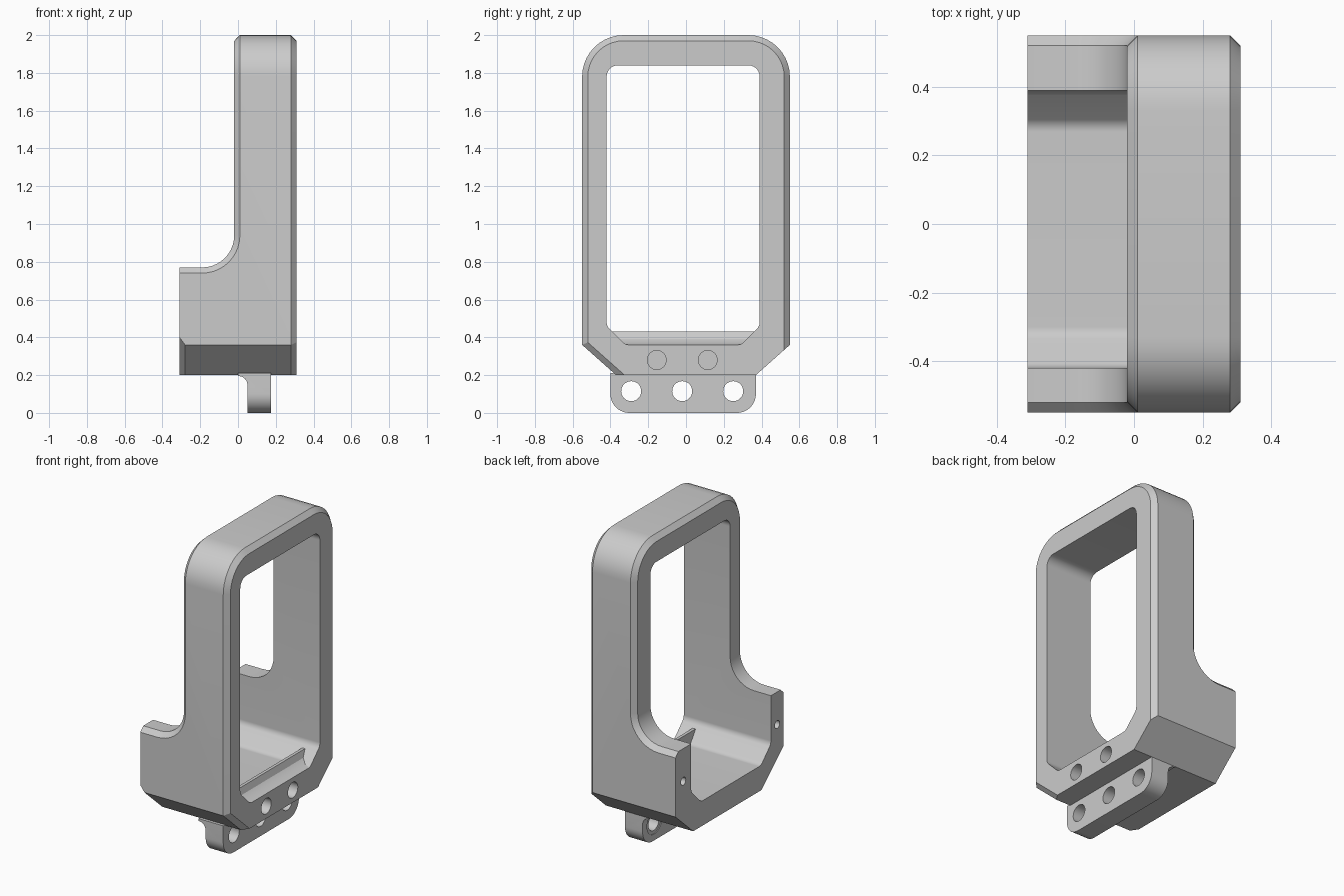
import bpy, bmesh, math
from mathutils import Vector

if "Cube" in bpy.data.objects:
    bpy.data.objects.remove(bpy.data.objects["Cube"])

grey = bpy.data.materials.new("plain_grey")
grey.use_nodes = True
COLOUR = (0.6, 0.6, 0.6, 1)
grey.diffuse_color = COLOUR
grey.node_tree.nodes["Principled BSDF"].inputs["Base Color"].default_value = COLOUR


def rounded(corners, steps=10):
    """Polygon from (a, b, radius) corners with true arcs."""
    out = []
    n = len(corners)
    pts = [Vector(c[:2]) for c in corners]
    for i, p in enumerate(pts):
        r = corners[i][2]
        if not r:
            out.append(p)
            continue
        d1 = (pts[i - 1] - p).normalized()
        d2 = (pts[(i + 1) % n] - p).normalized()
        half = d1.angle(d2) / 2
        centre = p + (d1 + d2).normalized() * r / math.sin(half)
        start = p + d1 * r / math.tan(half) - centre
        end = p + d2 * r / math.tan(half) - centre
        first = math.atan2(start.y, start.x)
        sweep = (math.atan2(end.y, end.x) - first + math.pi) % (2 * math.pi) - math.pi
        for k in range(steps + 1):
            a = first + sweep * k / steps
            out.append(centre + Vector((math.cos(a), math.sin(a))) * r)
    return out


def prism(name, pts, axis, lo, hi):
    """Extrude a (y, z) outline along x, or an (x, z) outline along y."""
    bm = bmesh.new()
    place = (lambda t, a, b: (t, a, b)) if axis == "x" else (lambda t, a, b: (a, t, b))
    near = [bm.verts.new(place(lo, *p)) for p in pts]
    far = [bm.verts.new(place(hi, *p)) for p in pts]
    bm.faces.new(near)
    bm.faces.new(far[::-1])
    for i in range(len(pts)):
        bm.faces.new((near[i], near[i - 1], far[i - 1], far[i]))
    bmesh.ops.recalc_face_normals(bm, faces=bm.faces)
    mesh = bpy.data.meshes.new(name)
    bm.to_mesh(mesh)
    bm.free()
    mesh.materials.append(grey)
    obj = bpy.data.objects.new(name, mesh)
    bpy.context.collection.objects.link(obj)
    return obj


def rod(y, z, r, lo, hi, sides=32):
    turn = 2 * math.pi / sides
    pts = [(y + r * math.cos(k * turn), z + r * math.sin(k * turn)) for k in range(sides)]
    return prism("cutter", pts, "x", lo, hi)


def combine(obj, cutter, operation="DIFFERENCE"):
    """Apply a boolean, trying each solver until one leaves a solid."""
    mod = obj.modifiers.new("cut", "BOOLEAN")
    mod.operation, mod.object = operation, cutter
    for solver in ("EXACT", "MANIFOLD", "FLOAT"):
        mod.solver = solver
        bpy.context.view_layer.update()
        graph = bpy.context.evaluated_depsgraph_get()
        mesh = bpy.data.meshes.new_from_object(obj.evaluated_get(graph))
        if len(mesh.polygons):
            obj.data = mesh
            break
    obj.modifiers.clear()
    bpy.data.objects.remove(cutter)


# Frame body: outer outline crossed with the stepped side outline
outline = rounded([(-.37, .2, 0), (.37, .2, 0), (.55, .36, 0),
                   (.55, 2, .22), (-.55, 2, .22), (-.55, .36, 0)])
frame = prism("frame", outline, "x", -.5, .5)
step = rounded([(-.31, 0, 0), (.31, 0, 0), (.31, 2.2, 0), (-.02, 2.2, 0),
                (-.02, .77, .17), (-.31, .77, 0)])
combine(frame, prism("cutter", step, "y", -1, 1), "INTERSECT")


# Chamfer the outer rims
def is_cap(f):
    return abs(f.normal.x) > .3 or (f.normal.z > .3 and f.calc_center_median().z < 1)


def is_rim(e):
    if len(e.link_faces) != 2 or is_cap(e.link_faces[0]) == is_cap(e.link_faces[1]):
        return False
    m = (e.verts[0].co + e.verts[1].co) / 2
    low_slope = m.y < -.4 and .21 < m.z < .35
    if m.x > .3:
        return m.z > .37 or low_slope
    if m.x < -.3:
        return low_slope
    return m.z > .5


bm = bmesh.new()
bm.from_mesh(frame.data)
bmesh.ops.remove_doubles(bm, verts=bm.verts, dist=1e-5)
bm.normal_update()
bmesh.ops.bevel(bm, geom=[e for e in bm.edges if is_rim(e)], offset=.03,
                offset_type="OFFSET", segments=1, affect="EDGES", clamp_overlap=False)
bm.to_mesh(frame.data)
bm.free()

# Window opening
window = rounded([(-.32, .36, .05), (.29, .36, .05), (.39, .46, .05),
                  (.39, 1.84, .06), (-.42, 1.84, .06), (-.42, .46, .05)])
combine(frame, prism("cutter", window, "x", -1, 1))

# Screw holes in the front sill and in the ends of the arms
for y in (-.155, .115):
    combine(frame, rod(y, .28, .05, .1, .5))
for y in (-.485, .47):
    combine(frame, rod(y, .56, .025, -.5, -.15))

# Raised lip across the sill
lip = prism("sill_lip", [(.3, .34), (.31, .36), (.27, .367), (.24, .39), (.225, .43),
                         (.205, .43), (.19, .34)], "y", -.405, .378)

# Mounting tab with a filleted root, rounded ends and three holes
tab = prism("mounting_tab", rounded([(-.4, 0, .1), (.37, 0, .1), (.37, .21, 0), (-.4, .21, 0)]),
            "x", -.1, .175)
root = rounded([(.05, -.1, 0), (.3, -.1, 0), (.3, .3, 0), (0, .3, 0), (0, .195, 0), (.05, .195, .048)])
combine(tab, prism("cutter", root, "y", -1, 1), "INTERSECT")
for y in (-.29, -.02, .25):
    combine(tab, rod(y, .115, .053, -.5, .5))
    combine(tab, rod(y, .115, .075, -.5, .055))

# Smooth the arcs, keep the chamfers crisp
for obj in (frame, lip, tab):
    bpy.ops.object.select_all(action="DESELECT")
    obj.select_set(True)
    bpy.context.view_layer.objects.active = obj
    bpy.ops.object.shade_smooth_by_angle(angle=math.radians(30))
